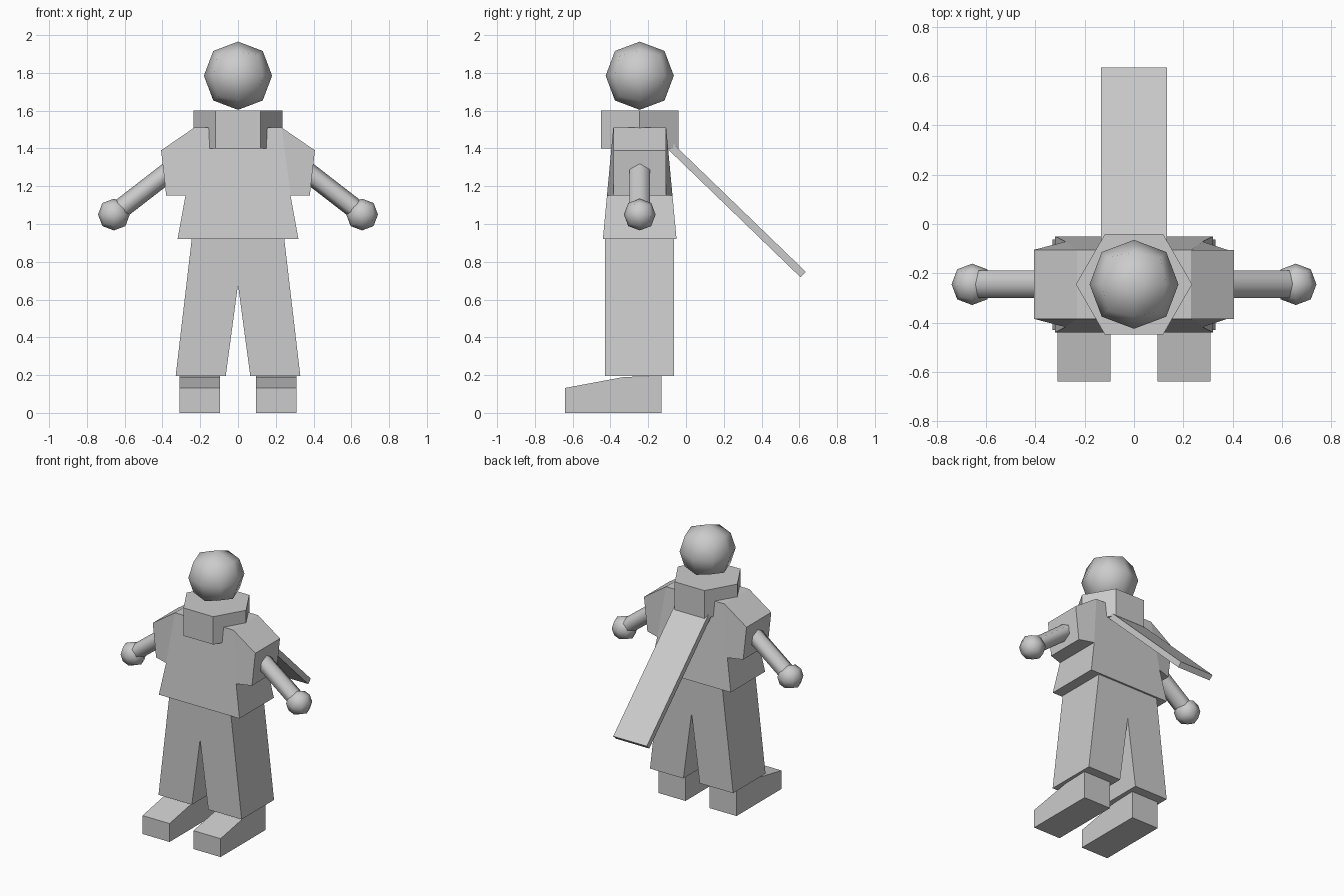
import bpy, bmesh, math
from mathutils import Vector

if "Cube" in bpy.data.objects:
    bpy.data.objects.remove(bpy.data.objects["Cube"])

YC = -0.245  # depth of the body's centre line


def finish(name, bm):
    bmesh.ops.recalc_face_normals(bm, faces=bm.faces)
    me = bpy.data.meshes.new(name)
    bm.to_mesh(me)
    bm.free()
    ob = bpy.data.objects.new(name, me)
    bpy.context.collection.objects.link(ob)
    return ob


def prism(name, pts, axis, a, b):
    """Extrude a profile along x (pts = y,z) or y (pts = x,z) from a to b."""
    bm = bmesh.new()
    place = (lambda p, t: (t, p[0], p[1])) if axis == 'x' else (lambda p, t: (p[0], t, p[1]))
    lo = [bm.verts.new(place(p, a)) for p in pts]
    hi = [bm.verts.new(place(p, b)) for p in pts]
    bm.faces.new(lo)
    bm.faces.new(hi)
    for i in range(len(pts)):
        j = (i + 1) % len(pts)
        bm.faces.new((lo[i], lo[j], hi[j], hi[i]))
    return finish(name, bm)


def ball(name, loc, half):
    """Cube rounded once into a 24-face ball."""
    bpy.ops.mesh.primitive_cube_add(size=2 * half, location=loc)
    ob = bpy.context.object
    ob.name = name
    mod = ob.modifiers.new("round", 'SUBSURF')
    mod.levels = mod.render_levels = 1
    for p in ob.data.polygons:
        p.use_smooth = True
    return ob


# Head
ball("head", (0, YC, 1.785), 0.215)

# Scarf: hexagonal collar and a tail flying out behind
bpy.ops.mesh.primitive_cylinder_add(vertices=6, radius=0.236, depth=0.2,
                                    location=(0, YC, 1.5), rotation=(0, 0, math.pi / 6))
collar = bpy.context.object
collar.name = "scarf_collar"
if abs(max((collar.matrix_basis @ v.co).x for v in collar.data.vertices) - 0.236) > 0.01:
    collar.rotation_euler.z = 0
prism("scarf_tail", [(-0.077, 1.434), (0.635, 0.746), (0.606, 0.718), (-0.106, 1.406)],
      'x', -0.133, 0.133)

# Shirt: flared body with a neck notch and short tapered sleeves
half = [(0.14, 1.40), (0.15, 1.51), (0.232, 1.51), (0.407, 1.39),
        (0.38, 1.15), (0.278, 1.15), (0.32, 0.92)]
depth = [0.149, 0.14, 0.14, 0.14, 0.14, 0.1735, 0.195]
outline = [(x, z, d) for (x, z), d in zip(half, depth)]
outline += [(-x, z, d) for x, z, d in reversed(outline)]
bm = bmesh.new()
sides = [[bm.verts.new((x, YC + s * d, z)) for x, z, d in outline] for s in (-1, 1)]
for v in sides:
    bm.faces.new([v[i] for i in (0, 1, 2, 5, 6, 7, 8, 11, 12, 13)])
    bm.faces.new(v[2:6])
    bm.faces.new(v[8:12])
for i in range(14):
    j = (i + 1) % 14
    bm.faces.new((sides[0][i], sides[0][j], sides[1][j], sides[1][i]))
finish("shirt", bm)

# Trousers
prism("trousers", [(-0.245, 0.92), (-0.33, 0.195), (-0.065, 0.195), (0, 0.68),
                   (0.065, 0.195), (0.33, 0.195), (0.245, 0.92)], 'y', -0.43, -0.063)

for side, s in (("left", -1), ("right", 1)):
    # Shoes
    prism(side + "_shoe", [(-0.64, 0), (-0.13, 0), (-0.13, 0.196), (-0.33, 0.19), (-0.64, 0.132)],
          'x', s * 0.095, s * 0.31)
    # Hands
    ball(side + "_hand", (s * 0.657, YC, 1.05), 0.1)
    # Arms: six-sided rods from sleeve to hand
    p, q = Vector((s * 0.33, YC, 1.305)), Vector((s * 0.63, YC, 1.073))
    along = (q - p).normalized()
    up = Vector((0, 1, 0)).cross(along)
    bm = bmesh.new()
    rings = [[bm.verts.new(c + up * 0.053 * math.cos(k * math.pi / 3)
                           + Vector((0, 0.064 * math.sin(k * math.pi / 3), 0)))
              for k in range(6)] for c in (p, q)]
    for r in rings:
        bm.faces.new(r)
    for k in range(6):
        n = (k + 1) % 6
        f = bm.faces.new((rings[0][k], rings[0][n], rings[1][n], rings[1][k]))
        f.smooth = True
    finish(side + "_arm", bm)
